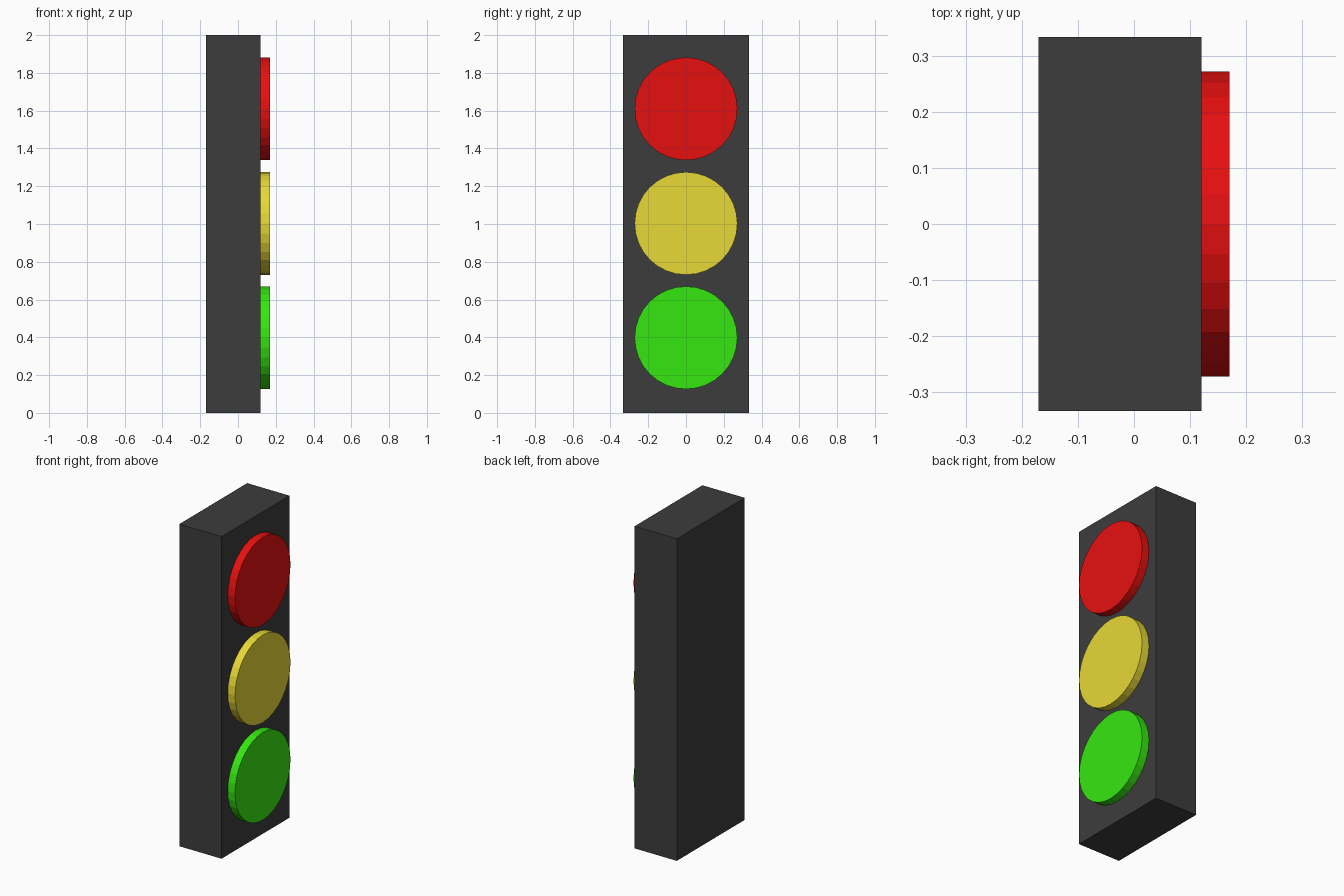
import bpy
from math import pi

cube = bpy.data.objects.get("Cube")
if cube:
    bpy.data.objects.remove(cube, do_unlink=True)


def material(name, rgb):
    mat = bpy.data.materials.new(name)
    mat.use_nodes = True
    color = (*rgb, 1)
    mat.diffuse_color = color
    mat.node_tree.nodes["Principled BSDF"].inputs["Base Color"].default_value = color
    return mat


def finish(name, mat):
    obj = bpy.context.object
    obj.name = name
    obj.data.materials.append(mat)
    return obj


# Upright box housing
bpy.ops.mesh.primitive_cube_add(size=1, location=(-0.025, 0, 1))
housing = finish("housing", material("dark grey", (0.046, 0.046, 0.046)))
housing.scale = (0.29, 0.666, 2)

# Three flat-shaded lamp discs on the +x side, starting at the housing face
lamps = [
    ("red", 1.61, (0.8, 0.005, 0.005)),
    ("yellow", 1.003, (0.8, 0.69, 0.037)),
    ("green", 0.398, (0.036, 0.8, 0.005)),
]
for name, height, rgb in lamps:
    bpy.ops.mesh.primitive_cylinder_add(
        vertices=32, radius=0.272, depth=0.05,
        location=(0.145, 0, height), rotation=(0, pi / 2, 0))
    finish(name + "_lamp", material(name, rgb))
